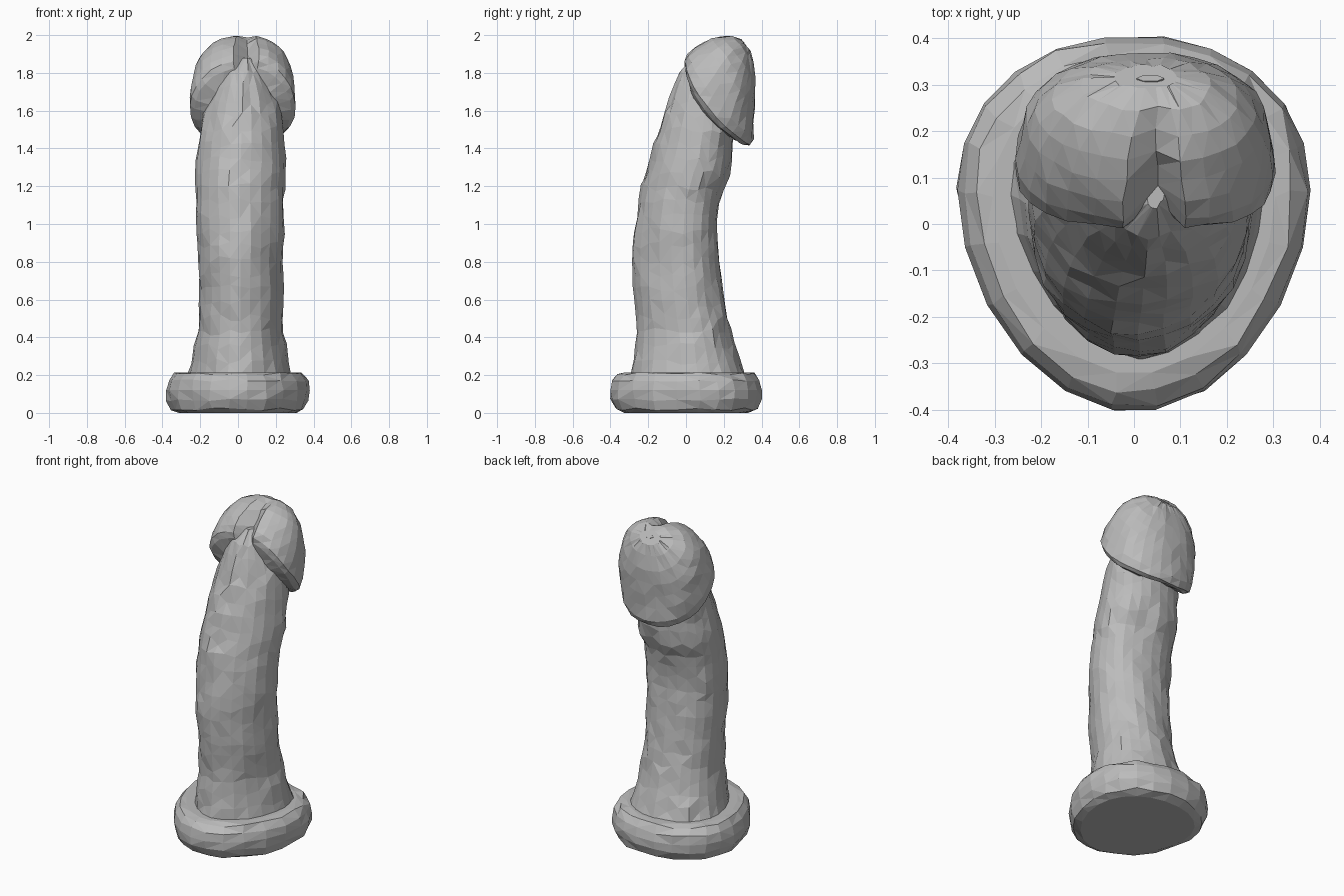
import bpy, bmesh, math, random
from mathutils import Vector, noise

random.seed(4)
cube = bpy.data.objects.get("Cube")
if cube:
    bpy.data.objects.remove(cube, do_unlink=True)

grey = bpy.data.materials.new("mid_grey")
grey.use_nodes = True
GREY = (0.5, 0.5, 0.5, 1)
grey.diffuse_color = GREY
grey.node_tree.nodes["Principled BSDF"].inputs["Base Color"].default_value = GREY


def jitter(size):
    return Vector([random.uniform(-size, size) for _ in range(3)])


def loft(name, rings):
    """Skin closed rings of points, cap both ends, keep flat triangular facets."""
    bm = bmesh.new()
    loops = [[bm.verts.new(p) for p in ring] for ring in rings]
    n = len(loops[0])
    for a, b in zip(loops, loops[1:]):
        for i in range(n):
            j = (i + 1) % n
            bm.faces.new((a[i], a[j], b[j], b[i]))
    bmesh.ops.triangulate(bm, faces=bm.faces[:], quad_method='SHORT_EDGE')
    bm.faces.new(loops[0][::-1])
    bm.faces.new(loops[-1])
    bmesh.ops.recalc_face_normals(bm, faces=bm.faces[:])
    mesh = bpy.data.meshes.new(name)
    bm.to_mesh(mesh)
    bm.free()
    mesh.materials.append(grey)
    obj = bpy.data.objects.new(name, mesh)
    bpy.context.collection.objects.link(obj)


def egg(x0, x1, y0, y1, n, front=0.59, back_power=0.94, front_power=1.07):
    """Outline inside a box, fuller at the back and narrower to the front (-y)."""
    cx, rx = (x0 + x1) / 2, (x1 - x0) / 2
    cy = y0 + (y1 - y0) * front
    pts = []
    for i in range(n):
        t = math.tau * i / n
        c, s = math.cos(t), math.sin(t)
        power = back_power if s > 0 else front_power
        c = math.copysign(abs(c) ** power, c)
        s = math.copysign(abs(s) ** power, s)
        pts.append((cx + rx * c, cy + s * (y1 - cy if s > 0 else cy - y0)))
    return pts


def sample(rows, z):
    """Linear interpolation in a table keyed on its first column."""
    for a, b in zip(rows, rows[1:]):
        if z <= b[0]:
            f = (z - a[0]) / (b[0] - a[0])
            return [p + (q - p) * f for p, q in zip(a[1:], b[1:])]
    return rows[-1][1:]


# Rounded foot: egg outline scaled through a soft profile
foot_profile = [(0.82, 0), (0.93, 0.02), (0.99, 0.07), (1, 0.12),
                (0.975, 0.17), (0.9, 0.207), (0.8, 0.215), (0.6, 0.215)]
outline = egg(-0.38, 0.38, -0.405, 0.405, 22)
rings = []
for k, (s, z) in enumerate(foot_profile):
    size = 0.007 if s > 0.85 and s < 1 else 0
    rings.append([Vector((x * s, y * s, z)) + jitter(size) for x, y in outline])
loft("foot", rings)

# Curved shaft: height, left/right limits, front/back limits
shaft = [(0.2, -0.265, 0.285, -0.29, 0.31), (0.4, -0.215, 0.24, -0.255, 0.24),
         (0.6, -0.21, 0.235, -0.275, 0.2), (0.8, -0.215, 0.24, -0.285, 0.175),
         (1.0, -0.22, 0.245, -0.27, 0.165), (1.2, -0.23, 0.245, -0.235, 0.19),
         (1.35, -0.22, 0.25, -0.195, 0.255), (1.5, -0.2, 0.24, -0.145, 0.25),
         (1.65, -0.16, 0.21, -0.09, 0.24), (1.8, -0.07, 0.13, -0.03, 0.18),
         (1.88, 0.03, 0.06, 0.04, 0.1)]
rings, steps, sides = [], 22, 24
for k in range(steps + 1):
    z = 0.2 + 1.68 * k / steps
    box = sample(shaft, z)
    mid = Vector(((box[0] + box[1]) / 2, (box[2] + box[3]) / 2, z))
    ring = []
    for x, y in egg(*box, sides):
        p = Vector((x, y, z))
        # uneven surface, with creases behind the neck
        bump = 0.012 * noise.noise(p * 7) + random.uniform(-0.004, 0.004)
        if y > 0.1 and 1.2 < z < 1.5:
            bump += 0.01 * math.sin(z * 60)
        p += (p - mid).normalized() * bump
        if 0 < k < steps:
            p.z += random.uniform(-0.022, 0.022)
        ring.append(p)
    rings.append(ring)
loft("shaft", rings)

# Domed head on a tilted rim; rows: height along axis, lower, upper, half width
origin = Vector((0.025, 0.165, 1.635))
axis, up = Vector((0, 0.79, 0.61)), Vector((0, -0.61, 0.79))
dome = [(-0.035, -0.2, 0.2, 0.18), (-0.015, -0.265, 0.265, 0.255),
        (0.005, -0.28, 0.292, 0.278), (0.04, -0.265, 0.312, 0.278),
        (0.09, -0.2, 0.314, 0.27), (0.14, -0.14, 0.308, 0.258),
        (0.19, -0.085, 0.298, 0.236), (0.24, -0.02, 0.276, 0.198),
        (0.285, 0.055, 0.242, 0.138), (0.31, 0.11, 0.2, 0.065)]
rings = []
for h, low, high, half in dome:
    ring = []
    for x, u in egg(-half, half, low, high, 28, 0.54, 0.95, 0.9):
        side = abs(x) / half
        droop = 0.055 * side ** 2 * max(0, 1 - max(h, 0) / 0.12)
        # off-centre cleft that splits the upper edge into two rounded lobes
        if u > (low + high) / 2:
            x += 0.025 * (1 - side)
            cut = math.exp(-((x - 0.025) / 0.032) ** 2)
            u -= cut * (0.095 - 0.26 * max(h, 0))
        p = origin + Vector((x, 0, 0)) + axis * (h - droop) + up * u
        ring.append(p + jitter(0.004))
    rings.append(ring)
loft("head", rings)

# Small slit at the tip, a thin plate lying on the dome
slit_rings = []
for lift in (-0.004, 0.004):
    centre = origin + Vector((0.01, 0, 0)) + axis * (0.308 + lift) + up * 0.16
    slit_rings.append([centre + Vector((0.03 * math.cos(a), 0, 0))
                       + up * 0.012 * math.sin(a)
                       for a in (math.tau * i / 6 for i in range(6))])
loft("tip_slit", slit_rings)
